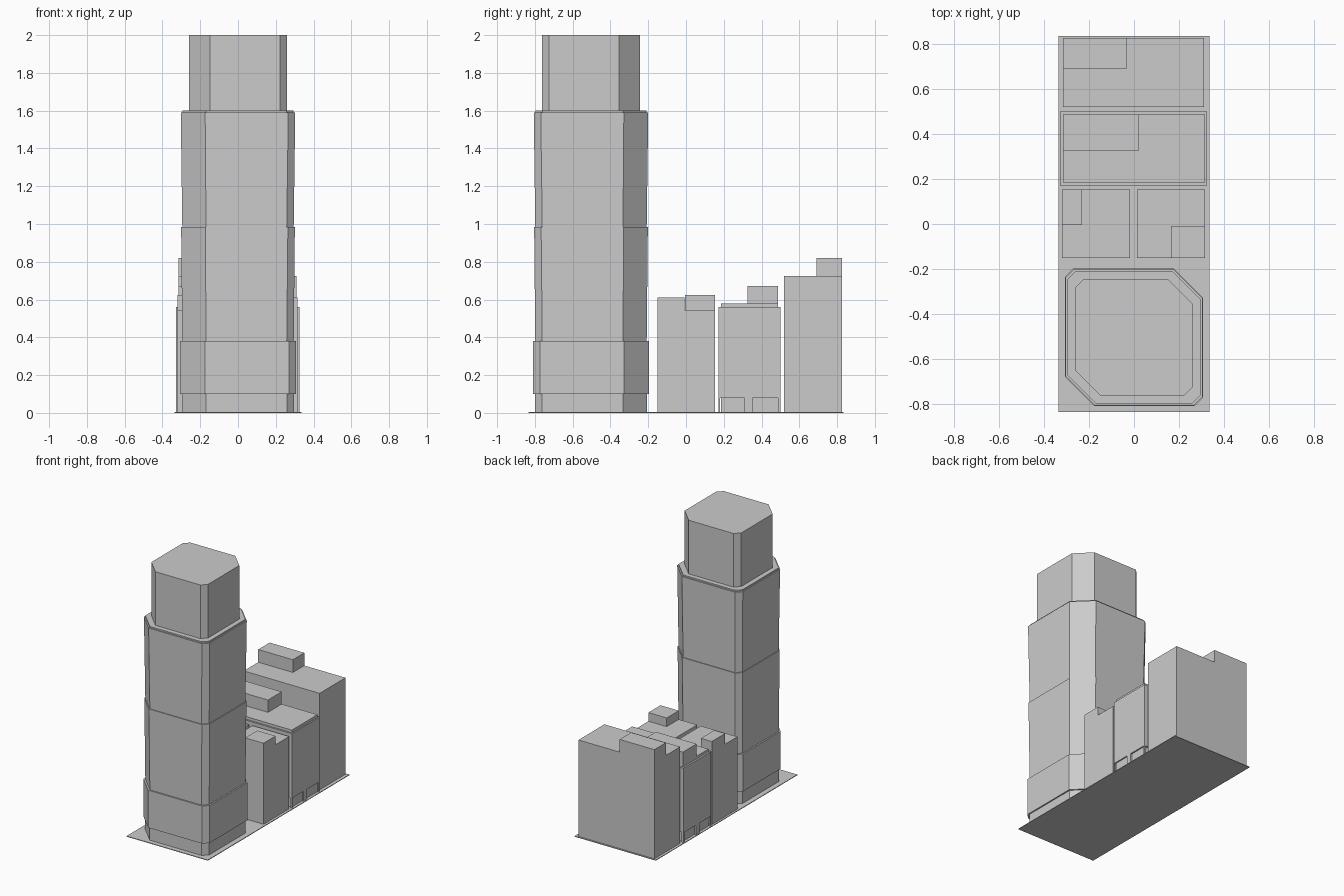
import bpy, bmesh

if "Cube" in bpy.data.objects:
    bpy.data.objects.remove(bpy.data.objects["Cube"])


def add_mesh(name, verts, faces):
    mesh = bpy.data.meshes.new(name)
    mesh.from_pydata(verts, [], faces)
    bm = bmesh.new()
    bm.from_mesh(mesh)
    bmesh.ops.recalc_face_normals(bm, faces=bm.faces)
    bm.to_mesh(mesh)
    bm.free()
    obj = bpy.data.objects.new(name, mesh)
    bpy.context.collection.objects.link(obj)
    return obj


def loft(name, rings):
    """Closed solid through rings of (outline points, height)."""
    n = len(rings[0][0])
    verts = [(x, y, z) for pts, z in rings for x, y in pts]
    faces = [tuple(range(n)), tuple(range(len(verts) - n, len(verts)))]
    for r in range(len(rings) - 1):
        for i in range(n):
            j = (i + 1) % n
            faces.append((r * n + i, r * n + j, (r + 1) * n + j, (r + 1) * n + i))
    return add_mesh(name, verts, faces)


def box(name, x, y, z):
    outline = [(x[0], y[0]), (x[1], y[0]), (x[1], y[1]), (x[0], y[1])]
    return loft(name, [(outline, z[0]), (outline, z[1])])


def tower_outline(h, big, small, cy=-0.503):
    """Square with two large and two small cut corners."""
    half = [(-h, -h + big), (-h + big, -h), (h - small, -h), (h, -h + small)]
    pts = half + [(-x, -y) for x, y in half]
    return [(x, y + cy) for x, y in pts]


def tower_part(name, z0, z1, h0, h1, big=0.13, small=0.037):
    return loft(name, [(tower_outline(h0, big * h0 / 0.305, small), z0),
                       (tower_outline(h1, big * h1 / 0.305, small), z1)])


# Ground plate
box("ground_plate", (-0.335, 0.335), (-0.835, 0.835), (0, 0.005))

# Tower: recessed foot, podium, two flared shafts, rim and crown
tower_part("tower_foot", 0.005, 0.10, 0.296, 0.296)
tower_part("tower_podium", 0.10, 0.38, 0.306, 0.306)
tower_part("tower_lower_shaft", 0.38, 0.985, 0.295, 0.301)
tower_part("tower_upper_shaft", 0.985, 1.59, 0.295, 0.303)
tower_part("tower_rim", 1.59, 1.60, 0.295, 0.295)
tower_part("tower_crown", 1.60, 2.0, 0.259, 0.259)

# Pair of narrow houses with roof rooms
box("left_house", (-0.32, -0.017), (-0.15, 0.153), (0.005, 0.545))
box("left_house_roof_room", (-0.32, -0.23), (-0.005, 0.153), (0.545, 0.625))
box("right_house", (0.013, 0.316), (-0.15, 0.153), (0.005, 0.545))
box("right_house_roof_room", (0.165, 0.316), (-0.15, -0.008), (0.545, 0.61))

# Middle block: core, outer walls, pillars between the shopfronts, roof room
box("middle_block_core", (-0.315, 0.315), (0.185, 0.487), (0.005, 0.58))
box("middle_block_walls", (-0.328, 0.325), (0.172, 0.50), (0.078, 0.56))
for side, x in (("left", (-0.328, -0.315)), ("right", (0.315, 0.325))):
    for i, y in enumerate([(0.172, 0.18), (0.31, 0.352), (0.488, 0.50)]):
        box(f"{side}_pillar_{i + 1}", x, y, (0.005, 0.078))
box("middle_block_roof_room", (-0.315, 0.02), (0.325, 0.487), (0.58, 0.672))

# Rear block
box("rear_block", (-0.316, 0.31), (0.52, 0.825), (0.005, 0.725))
box("rear_block_roof_room", (-0.316, -0.03), (0.69, 0.825), (0.725, 0.82))
